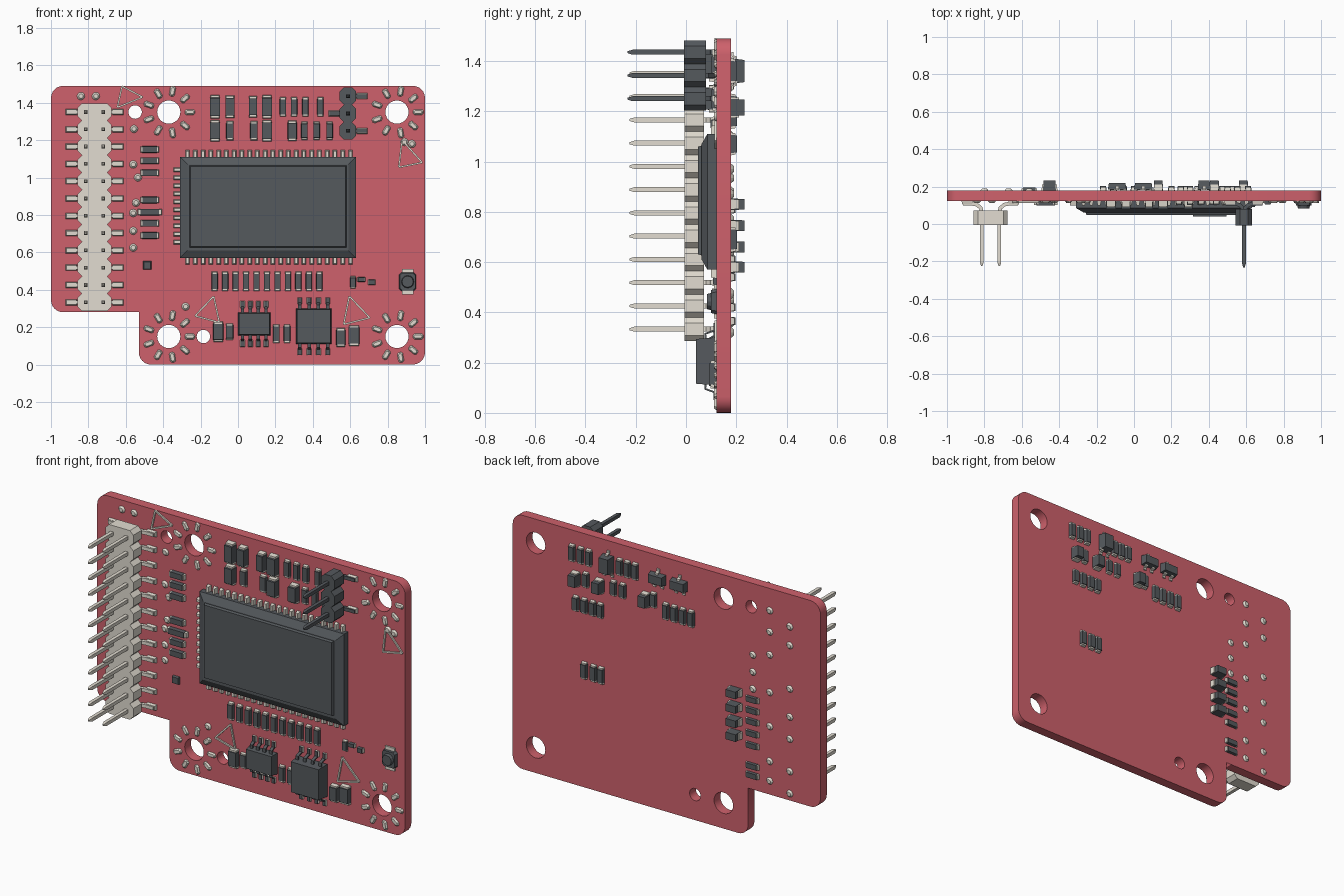
import bpy, bmesh
from math import sin, cos, pi
from mathutils import Vector

if "Cube" in bpy.data.objects:
    bpy.data.objects.remove(bpy.data.objects["Cube"])

FRONT, BACK = 0.122, 0.18          # the two board faces (y)
COL = {"red": (0.62, 0.12, 0.15, 1), "dark": (0.09, 0.10, 0.11, 1), "cream": (0.76, 0.72, 0.64, 1)}
MATS = {}
for k, c in COL.items():
    MATS[k] = bpy.data.materials.new(k)
    MATS[k].diffuse_color = c
PARTS = {}


def part(name, col):
    return PARTS.setdefault((name, col), bmesh.new())


def loft(bm, a, b):
    """Closed solid between two equal loops of points."""
    va, vb = [bm.verts.new(p) for p in a], [bm.verts.new(p) for p in b]
    n = len(va)
    fs = [bm.faces.new(va), bm.faces.new(vb[::-1])]
    fs += [bm.faces.new((va[i], vb[i], vb[(i + 1) % n], va[(i + 1) % n])) for i in range(n)]
    bmesh.ops.recalc_face_normals(bm, faces=fs)


def block(bm, x, z, w, h, yb, yf, inset=0, rot=0, ch=0):
    """Block standing on plane yb, reaching yf, optionally tapered, turned, chamfered."""
    def ring(y, i):
        a, b, c = w / 2 - i, h / 2 - i, min(ch, w / 2 - i, h / 2 - i)
        if c > 0:
            p = [(a - c, -b), (a, c - b), (a, b - c), (a - c, b), (c - a, b), (-a, b - c), (-a, c - b), (c - a, -b)]
        else:
            p = [(a, -b), (a, b), (-a, b), (-a, -b)]
        return [(x + u * cos(rot) - v * sin(rot), y, z + u * sin(rot) + v * cos(rot)) for u, v in p]
    loft(bm, ring(yb, 0), ring(yf, inset))


def disc(bm, x, z, r, yb, yf, inset=0, n=12):
    ring = lambda y, q: [(x + q * cos(i * 2 * pi / n), y, z + q * sin(i * 2 * pi / n)) for i in range(n)]
    loft(bm, ring(yb, r), ring(yf, r - inset))


def lead(bm, x, z, d, pts, w, t):
    """Bent flat strip leaving (x, z) along direction d; pts are (distance, y)."""
    side = (-d[1], d[0])
    rings = []
    for i, (s, y) in enumerate(pts):
        p, q = pts[max(i - 1, 0)], pts[min(i + 1, len(pts) - 1)]
        nrm = Vector((p[1] - q[1], q[0] - p[0])).normalized() * t / 2
        rings.append([bm.verts.new((x + d[0] * (s + k * nrm.x) + side[0] * e * w / 2, y + k * nrm.y,
                                    z + d[1] * (s + k * nrm.x) + side[1] * e * w / 2))
                      for k, e in ((1, 1), (1, -1), (-1, -1), (-1, 1))])
    fs = [bm.faces.new(rings[0]), bm.faces.new(rings[-1][::-1])]
    for a, b in zip(rings, rings[1:]):
        fs += [bm.faces.new((a[i], b[i], b[(i + 1) % 4], a[(i + 1) % 4])) for i in range(4)]
    bmesh.ops.recalc_face_normals(bm, faces=fs)


def chip(x, z, w, h, t=0.022, back=False):
    """Two-terminal part: dark body with cream end caps along its long side."""
    n = "back" if back else "front"
    y, s = (BACK, 1) if back else (FRONT, -1)
    body, ends = part(n + "_passive_bodies", "dark"), part(n + "_passive_ends", "cream")
    L, W = max(w, h), min(w, h)
    r = pi / 2 if h > w else 0
    block(body, x, z, L * 0.8, W, y, y + s * t, 0.002, r)
    for k in (-1, 1):
        o = k * L * 0.41
        block(ends, x + o * cos(r), z + o * sin(r), L * 0.18, W * 0.92, y, y + s * min(t * 0.8, 0.03), 0.003, r)


# board outline with rounded corners, and its drill holes
curve = bpy.data.curves.new("circuit_board", "CURVE")
curve.dimensions, curve.fill_mode, curve.extrude = "2D", "BOTH", (BACK - FRONT) / 2


def spline(pts):
    s = curve.splines.new("POLY")
    s.points.add(len(pts) - 1)
    for q, p in zip(s.points, pts):
        q.co = (p[0], p[1], 0, 1)
    s.use_cyclic_u = True


out = []
for x, z, a in ((0.935, 0.065, -90), (0.935, 1.425, 0), (-0.935, 1.425, 90), (-0.935, 0.345, 180)):
    out += [(x + 0.065 * cos((a + 15 * i) * pi / 180), z + 0.065 * sin((a + 15 * i) * pi / 180)) for i in range(7)]
out.append((-0.53, 0.28))
out += [(-0.465 + 0.065 * cos((180 + 15 * i) * pi / 180), 0.065 + 0.065 * sin((180 + 15 * i) * pi / 180)) for i in range(7)]
spline(out)
MOUNTS = [(x, z) for x in (-0.37, 0.85) for z in (0.15, 1.35)]
for x, z, r in [(x, z, 0.062) for x, z in MOUNTS] + [(-0.55, 1.35, 0.036), (-0.185, 0.15, 0.036)]:
    spline([(x + r * cos(-i * pi / 12), z + r * sin(-i * pi / 12)) for i in range(24)])
board = bpy.data.objects.new("circuit_board", curve)
bpy.context.collection.objects.link(board)
board.rotation_euler.x = pi / 2
board.location.y = (FRONT + BACK) / 2
bpy.context.view_layer.objects.active = board
board.select_set(True)
bpy.ops.object.convert(target="MESH")
board = bpy.context.object
board.data.materials.clear()
board.data.materials.append(MATS["red"])

# radial pads around the mounting holes
for x, z in MOUNTS:
    for i in range(9):
        a = i * 2 * pi / 9
        block(part("mounting_pads", "cream"), x + 0.113 * cos(a), z + 0.113 * sin(a), 0.055, 0.03, FRONT, FRONT - 0.01, 0.006, a, 0.008)

# two-row pin header on the left
PITCH = 0.0925
BEND = [(0, 0.06), (0.005, 0.085), (0.025, 0.103), (0.05, 0.108), (0.1, 0.108)]
for i in range(12):
    z = 0.333 + i * PITCH
    block(part("wide_header_body", "cream"), -0.767, z, 0.18, PITCH, 0.072, -0.005, 0, 0, 0.022)
    for s in (-1, 1):
        x = -0.767 + s * 0.047
        pins = part("wide_header_pins", "cream")
        block(pins, x, z, 0.02, 0.02, 0.07, -0.205)
        block(pins, x, z, 0.02, 0.02, -0.205, -0.225, 0.006)
        lead(pins, x, z, (s, 0), BEND, 0.02, 0.02)
        block(part("wide_header_pads", "cream"), x + s * 0.078, z, 0.06, 0.032, FRONT, 0.105, 0.004)

# three-pin dark header with alternating leads
for i, s in enumerate((1, -1, 1)):
    z = 1.25 + i * PITCH
    block(part("small_header_body", "dark"), 0.588, z, 0.088, PITCH, 0.08, -0.008, 0, 0, 0.022)
    pins = part("small_header_pins", "dark")
    block(pins, 0.588, z, 0.02, 0.02, 0.07, -0.212)
    block(pins, 0.588, z, 0.02, 0.02, -0.212, -0.232, 0.006)
    lead(pins, 0.588, z, (s, 0), BEND, 0.02, 0.02)
    block(part("small_header_pads", "cream"), 0.588 + s * 0.075, z, 0.06, 0.032, FRONT, 0.105, 0.004)

# large module with stepped lid and edge pads
m = part("module_body", "dark")
block(m, 0.16, 0.84, 0.94, 0.54, FRONT, 0.085, 0)
block(m, 0.16, 0.84, 0.94, 0.54, 0.085, 0.062, 0.04)
block(part("module_lid", "dark"), 0.16, 0.845, 0.84, 0.44, 0.065, 0.048, 0.006)
mp = part("module_pads", "cream")
for i in range(22):
    for z in (0.555, 1.125):
        block(mp, -0.27 + i * 0.0415, z, 0.024, 0.042, FRONT, 0.1, 0.005)
for i in range(10):
    block(mp, -0.325, 0.655 + i * 0.043, 0.042, 0.024, FRONT, 0.1, 0.005)

# two eight-lead chips
for name, x, z, w, h, yf, g in (("large_chip", 0.405, 0.205, 0.19, 0.19, 0.04, 0.05), ("small_chip", 0.087, 0.217, 0.175, 0.125, 0.068, 0.042)):
    block(part(name, "dark"), x, z, w, h, 0.115, yf, 0.006)
    for i in range(4):
        for s in (-1, 1):
            lx, ym = x + (i - 1.5) * g, (yf + 0.115) / 2
            lead(part(name + "_leads", "dark"), lx, z + s * (h / 2 - 0.01), (0, s), [(0, ym), (0.025, ym), (0.038, 0.113), (0.068, 0.113)], 0.018, 0.008)
            block(part(name + "_pads", "cream"), lx, z + s * (h / 2 + 0.042), 0.026, 0.035, FRONT, 0.114, 0.003)

# front passives: upper rows
for x, w in ((-0.123, 0.055), (-0.043, 0.05), (0.08, 0.045), (0.155, 0.055), (0.24, 0.035), (0.3, 0.035), (0.36, 0.035), (0.44, 0.035)):
    chip(x, 1.378, w, 0.07 + w, 0.02 if w < 0.04 else 0.042)
for x, w in ((-0.123, 0.055), (-0.043, 0.04), (0.085, 0.04), (0.155, 0.055), (0.29, 0.05), (0.355, 0.035), (0.42, 0.035), (0.49, 0.035)):
    chip(x, 1.25, w, 0.07 + w * 0.8, 0.02 if w < 0.045 else 0.042)
# front passives: left column, row below the module, and bottom group
for z, w in ((1.15, 0.1), (1.09, 0.1), (1.025, 0.1), (0.88, 0.1), (0.815, 0.13), (0.755, 0.1), (0.69, 0.1)):
    chip(-0.472, z, w, 0.036, 0.024)
for i in range(11):
    chip(-0.125 + i * 0.056, 0.445, 0.034, 0.105)
for x, z, w, h in ((-0.105, 0.175, 0.055, 0.11), (-0.045, 0.175, 0.04, 0.09), (0.205, 0.165, 0.036, 0.1), (0.262, 0.165, 0.036, 0.1),
                   (0.55, 0.145, 0.05, 0.1), (0.62, 0.155, 0.06, 0.11), (0.615, 0.44, 0.03, 0.065), (0.66, 0.455, 0.045, 0.025), (0.715, 0.44, 0.04, 0.03)):
    chip(x, z, w, h, 0.03 if w > 0.048 else 0.018)
block(part("tiny_light", "dark"), -0.485, 0.53, 0.045, 0.045, FRONT, 0.108, 0.004)

# push button
block(part("button_base", "dark"), 0.907, 0.443, 0.09, 0.1, FRONT, 0.1, 0.004, 0, 0.012)
disc(part("button_cap", "dark"), 0.907, 0.443, 0.034, 0.1, 0.083, 0.004)
for z in (0.385, 0.5):
    block(part("button_pads", "cream"), 0.907, z, 0.06, 0.02, FRONT, 0.112)

# thin triangular markers
for pts in (((-0.62, 1.488), (-0.51, 1.43), (-0.645, 1.375)), ((0.877, 1.2), (0.985, 1.08), (0.86, 1.055)),
            ((-0.13, 0.365), (-0.23, 0.26), (-0.1, 0.225)), ((0.595, 0.365), (0.705, 0.25), (0.565, 0.215))):
    for i in range(3):
        a, b = Vector(pts[i]), Vector(pts[(i + 1) % 3])
        c, d = (a + b) / 2, b - a
        from_x = Vector((1, 0)).angle_signed(d)
        block(part("triangle_markers", "cream"), c.x, c.y, d.length, 0.009, FRONT, FRONT - 0.009, 0, -from_x)

# solder dots on both faces
for x, z in ((-0.556, 1.26), (-0.56, 1.07), (-0.535, 1), (-0.545, 0.865), (-0.56, 0.81), (-0.56, 0.715), (-0.56, 0.625),
             (-0.28, 0.31), (-0.84, 1.435), (-0.76, 1.435), (0.89, 1.19), (0.93, 1.18)):
    disc(part("front_solder_dots", "cream"), x, z, 0.021, FRONT, FRONT - 0.01, 0.009)
for x, zs in ((-0.67, (1.36, 1.235, 1.1, 0.88, 0.68, 0.475, 0.36)), (-0.8, (1.3, 1.19, 0.935, 0.77, 0.64, 0.45, 0.32)), (-0.56, (1.07, 0.97, 0.87))):
    for z in zs:
        disc(part("back_solder_dots", "cream"), x, z, 0.021, BACK, BACK + 0.01, 0.009)

# back passives
for z, h, xs in ((1.36, 0.1, (0.61, 0.553, 0.5, 0.3, 0.25, 0.2)), (1.225, 0.09, (0.52, 0.34, 0.28, 0.08)),
                 (1.07, 0.09, (0.585, 0.53, 0.475, 0.425)), (1.18, 0.1, (0, -0.055, -0.11, -0.165)), (0.69, 0.1, (0.53, 0.47, 0.42))):
    for x in xs:
        chip(x, z, 0.036, h, 0.022, True)
for x in (0.585, 0.43, 0.13):
    chip(x, 1.215, 0.05, 0.085, 0.053, True)
for z in (0.83, 0.745, 0.66, 0.58):
    chip(-0.452, z, 0.085, 0.046, 0.053, True)
for z in (0.81, 0.745, 0.68, 0.61, 0.54, 0.42, 0.365):
    chip(-0.56, z, 0.085, 0.034, 0.016, True)
# back three-lead parts
for x, w, h, t in ((0.375, 0.07, 0.1, 0.053), (0.05, 0.1, 0.06, 0.04), (-0.09, 0.1, 0.06, 0.04)):
    block(part("back_transistors", "dark"), x, 1.36, w, h, BACK + 0.004, BACK + t, 0.006)
    for dx, s in ((0, 1), (-0.025, -1), (0.025, -1)):
        lead(part("back_transistor_leads", "cream"), x + dx, 1.36 + s * (h / 2 - 0.01), (0, s), [(0, 0.2), (0.015, 0.2), (0.02, 0.185), (0.035, 0.185)], 0.018, 0.008)

for (name, col), bm in PARTS.items():
    me = bpy.data.meshes.new(name)
    bm.to_mesh(me)
    me.materials.append(MATS[col])
    bpy.context.collection.objects.link(bpy.data.objects.new(name, me))

for m in bpy.data.materials:
    if m.users and not m.is_grease_pencil:
        m.use_nodes = True
        m.node_tree.nodes["Principled BSDF"].inputs["Base Color"].default_value = m.diffuse_color
